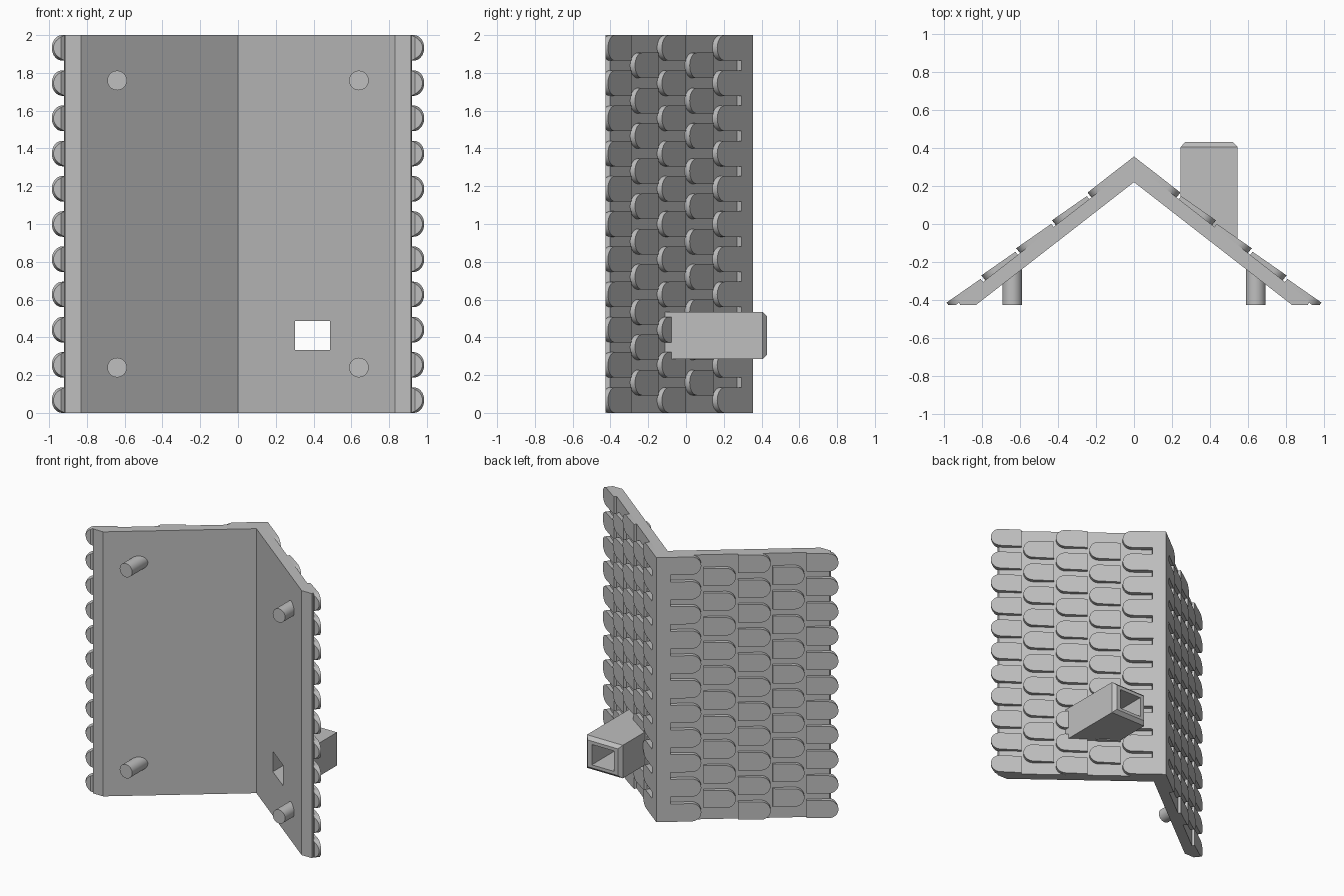
import bpy, bmesh, math
from mathutils import Vector

cube = bpy.data.objects.get("Cube")
if cube:
    bpy.data.objects.remove(cube, do_unlink=True)

grey = bpy.data.materials.new("plain_grey")
grey.use_nodes = True
COLOUR = (0.52, 0.52, 0.52, 1)
grey.diffuse_color = COLOUR
grey.node_tree.nodes["Principled BSDF"].inputs["Base Color"].default_value = COLOUR

HEIGHT, EAVE = 2.0, -0.425
APEX, FLOOR, THICK = 0.355, 0.315, 0.032
DOWN = Vector((0.7885, -0.615, 0))     # direction down the roof slope
OUT = Vector((0.615, 0.7885, 0))       # direction out of the roof slope


def finish(name, bm):
    bmesh.ops.recalc_face_normals(bm, faces=bm.faces)
    mesh = bpy.data.meshes.new(name)
    bm.to_mesh(mesh)
    bm.free()
    mesh.materials.append(grey)
    obj = bpy.data.objects.new(name, mesh)
    bpy.context.collection.objects.link(obj)
    return obj


def activate(obj):
    bpy.ops.object.select_all(action='DESELECT')
    obj.select_set(True)
    bpy.context.view_layer.objects.active = obj


def loft(bm, lower, upper):
    """Closed solid between two matching rings of points."""
    a = [bm.verts.new(p) for p in lower]
    b = [bm.verts.new(p) for p in upper]
    bm.faces.new(a)
    bm.faces.new(b)
    for i in range(len(a)):
        j = (i + 1) % len(a)
        bm.faces.new((a[i], a[j], b[j], b[i]))


def rect(x0, x1, z0, z1, y, inset=0):
    return [(x0 + inset, y, z0 + inset), (x1 - inset, y, z0 + inset),
            (x1 - inset, y, z1 - inset), (x0 + inset, y, z1 - inset)]


# Roof slab with its raised ridge band
half = [(0.077, APEX - 0.078 * 0.77), (0.057, 0.27), (0.92, -0.403),
        (0.915, EAVE), (0.83, EAVE)]
outline = [(0, APEX)] + half + [(0, 0.22)] + [(-x, y) for x, y in reversed(half)]
bm = bmesh.new()
loft(bm, [(x, y, 0) for x, y in outline], [(x, y, HEIGHT) for x, y in outline])
roof = finish("roof_slab", bm)

# Round-ended shingles, in staggered rows
RADIUS = 0.0675
PITCH = (HEIGHT - 2 * RADIUS) / 10
ROW_ENDS = [0.309, 0.546, 0.785, 1.017, 1.25]


def shingle(bm, start, end, z, side, top_start):
    ring = [(start, z - RADIUS)]
    for i in range(17):
        a = -math.pi / 2 + math.pi * i / 16
        ring.append((end - RADIUS + RADIUS * math.cos(a), z + RADIUS * math.sin(a)))
    ring.append((start, z + RADIUS))

    def place(s, t, h):
        p = Vector((0, FLOOR, 0)) + DOWN * (s - 0.0246) + OUT * t
        return (side * p.x, p.y, h)

    def top(s):
        return top_start + (THICK - top_start) * (s - start) / (end - start)

    loft(bm, [place(s, -0.008, h) for s, h in ring],
         [place(s, top(s), h) for s, h in ring])


def shingles(name, side):
    bm = bmesh.new()
    for row, end in enumerate(ROW_ENDS):
        start = ROW_ENDS[row - 1] + 0.015 if row else 0.09
        offset = PITCH / 2 if row % 2 else 0
        for k in range(10 if row % 2 else 11):
            shingle(bm, start, end, RADIUS + offset + k * PITCH, side,
                    0.02 if row else THICK)
    # Trim the lowest row flat at the eaves
    cut = bmesh.ops.bisect_plane(
        bm, geom=bm.verts[:] + bm.edges[:] + bm.faces[:],
        plane_co=(0, EAVE, 0), plane_no=(0, -1, 0), clear_outer=True)
    edges = [e for e in cut["geom_cut"] if isinstance(e, bmesh.types.BMEdge)]
    bmesh.ops.holes_fill(bm, edges=edges)
    return finish(name, bm)


left_shingles = shingles("left_shingles", 1)
right_shingles = shingles("right_shingles", -1)

# Chimney: box sunk to the slope, with a chamfered top
X0, X1, Z0, Z1 = 0.245, 0.545, 0.285, 0.535
bm = bmesh.new()
base = [(x, 0.30 - 0.78 * x, z) for x, y, z in rect(X0, X1, Z0, Z1, 0)]
loft(bm, base, rect(X0, X1, Z0, Z1, 0.405))
bm.faces.ensure_lookup_table()
cap = max(bm.faces, key=lambda f: f.calc_center_median().y)
rim = sorted(cap.verts, key=lambda v: (v.co.z, v.co.x))
rim = [rim[0], rim[1], rim[3], rim[2]]
bm.faces.remove(cap)
upper = [bm.verts.new(p) for p in rect(X0, X1, Z0, Z1, 0.43, 0.024)]
bm.faces.new(upper)
for i in range(4):
    j = (i + 1) % 4
    bm.faces.new((rim[i], rim[j], upper[j], upper[i]))
chimney = finish("chimney", bm)

# Flue cut straight through chimney, shingles and slab
bm = bmesh.new()
loft(bm, rect(0.302, 0.487, 0.332, 0.486, -0.8), rect(0.302, 0.487, 0.332, 0.486, 0.8))
cutter = finish("flue_cutter", bm)
cutter.hide_render = True
for obj in (roof, left_shingles, chimney):
    mod = obj.modifiers.new("flue", 'BOOLEAN')
    mod.operation = 'DIFFERENCE'
    mod.solver = 'EXACT'
    mod.object = cutter
    activate(obj)
    bpy.ops.object.modifier_apply(modifier=mod.name)
bpy.data.objects.remove(cutter, do_unlink=True)

# Locating pegs under the roof
PEG_TOP = -0.225
for side, label in ((1, "left"), (-1, "right")):
    for z, level in ((0.24, "lower"), (1.76, "upper")):
        bpy.ops.mesh.primitive_cylinder_add(
            vertices=32, radius=0.052, depth=PEG_TOP - EAVE,
            location=(side * 0.64, (PEG_TOP + EAVE) / 2, z),
            rotation=(math.pi / 2, 0, 0))
        peg = bpy.context.object
        peg.name = f"{level}_{label}_peg"
        peg.data.materials.append(grey)
        bpy.ops.object.shade_smooth_by_angle(angle=math.radians(30))

for obj in (left_shingles, right_shingles):
    activate(obj)
    bpy.ops.object.shade_smooth_by_angle(angle=math.radians(30))
